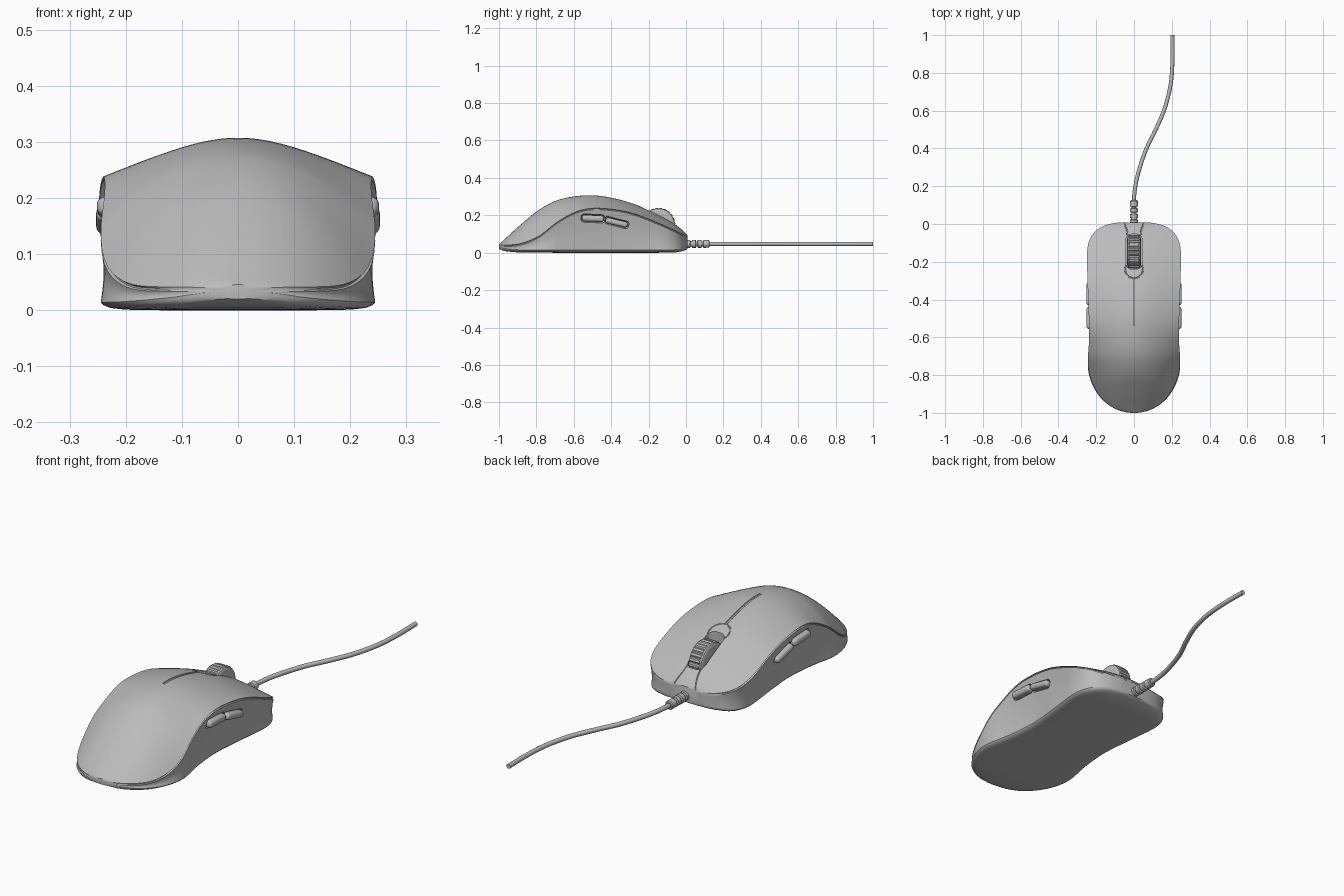
import bpy, bmesh, math
from mathutils import Vector

if "Cube" in bpy.data.objects:
    bpy.data.objects.remove(bpy.data.objects["Cube"])

grey = bpy.data.materials.new("plain grey")
grey.diffuse_color = (0.5, 0.5, 0.5, 1)
grey.use_nodes = True
grey.node_tree.nodes["Principled BSDF"].inputs["Base Color"].default_value = grey.diffuse_color


def make(name, bm):
    bmesh.ops.recalc_face_normals(bm, faces=bm.faces)
    me = bpy.data.meshes.new(name)
    bm.to_mesh(me)
    bm.free()
    me.materials.append(grey)
    ob = bpy.data.objects.new(name, me)
    bpy.context.collection.objects.link(ob)
    return ob


def activate(ob):
    bpy.ops.object.select_all(action='DESELECT')
    ob.select_set(True)
    bpy.context.view_layer.objects.active = ob


def smooth(ob, angle=35):
    activate(ob)
    bpy.ops.object.shade_smooth_by_angle(angle=math.radians(angle))


def interp(tab, y):
    """Smooth interpolation through (y, value) keys."""
    y = min(max(y, tab[0][0]), tab[-1][0])
    n = len(tab)

    def slope(k):
        a, b = tab[max(k - 1, 0)], tab[min(k + 1, n - 1)]
        return (b[1] - a[1]) / (b[0] - a[0])
    i = max(k for k in range(n - 1) if tab[k][0] <= y)
    (y0, v0), (y1, v1) = tab[i], tab[i + 1]
    d = y1 - y0
    t = (y - y0) / d
    return ((2*t**3 - 3*t*t + 1) * v0 + (t**3 - 2*t*t + t) * d * slope(i)
            + (3*t*t - 2*t**3) * v1 + (t**3 - t*t) * d * slope(i + 1))


def loft(name, rings):
    bm = bmesh.new()
    vs = [[bm.verts.new(p) for p in r] for r in rings]
    for a, b in zip(vs, vs[1:]):
        for k in range(len(a)):
            j = (k + 1) % len(a)
            bm.faces.new((a[k], a[j], b[j], b[k]))
    bm.faces.new(vs[0])
    bm.faces.new(vs[-1])
    return make(name, bm)


def tube(name, pts, radii, n=12, teeth=None):
    """Round sweep; teeth(i, k) may scale the radius of single points."""
    pts = [Vector(p) for p in pts]
    rings = []
    for i, p in enumerate(pts):
        t = (pts[min(i + 1, len(pts) - 1)] - pts[max(i - 1, 0)]).normalized()
        side = t.cross(Vector((0, 0, 1))).normalized()
        up = side.cross(t)
        ring = []
        for k in range(n):
            a = 2 * math.pi * k / n
            r = radii[i] * (teeth(i, k) if teeth else 1)
            ring.append(p + side * r * math.cos(a) + up * r * math.sin(a))
        rings.append(ring)
    return loft(name, rings)


def block(name, dims, bevel, loc, rot_x=0, vertical_only=False):
    bm = bmesh.new()
    bmesh.ops.create_cube(bm, size=1)
    bmesh.ops.scale(bm, vec=dims, verts=bm.verts)
    edges = [e for e in bm.edges if not vertical_only
             or abs(e.verts[0].co.z - e.verts[1].co.z) > 1e-4]
    bmesh.ops.bevel(bm, geom=edges, offset=bevel, segments=5, profile=0.5, affect='EDGES')
    ob = make(name, bm)
    ob.location = loc
    ob.rotation_euler.x = rot_x
    return ob


# Body shape along its length: crown, seam and underside heights, width factors
CROWN = [(-1, .045), (-.97, .072), (-.89, .145), (-.785, .23), (-.68, .283), (-.53, .307),
         (-.4, .294), (-.25, .25), (-.09, .172), (-.02, .122), (.01, .09)]
SEAM = [(-1, .04), (-.89, .048), (-.785, .09), (-.68, .17), (-.57, .225), (-.465, .238),
        (-.3, .215), (-.14, .155), (0, .09), (.01, .08)]
UNDER = [(-1, .02), (-.97, .009), (-.9, .002), (-.8, 0), (-.1, 0), (-.04, .004), (0, .015), (.01, .022)]
TOP_W = [(-1, .98), (-.75, .985), (-.6, .95), (-.47, .96), (-.3, .985), (-.1, 1), (.01, 1)]
LOW_W = [(-1, 1), (-.75, .99), (-.6, .88), (-.45, .83), (-.3, .88), (-.12, .96), (.01, 1)]


def width(y):
    w = .25
    if y < -.7:
        w *= max(0, 1 - ((-.7 - y) / .3) ** 2.1) ** (1 / 2.1)
    if y > -.2:
        w *= max(0, 1 - ((y + .2) / .21) ** 3) ** (1 / 3)
    return w


def surface(x, y):
    """Height of the upper shell."""
    h, s = interp(CROWN, y), interp(SEAM, y)
    u = min(1, abs(x) / (width(y) * interp(TOP_W, y) + 1e-6))
    m = min(1, max(0, (-.5 - y) / .35))
    roof = (math.sqrt(u * u + .25) - .5) / (math.sqrt(1.25) - .5)
    return h - (h - s) * (roof * (1 - m) + u ** 2.3 * m)


def wall(y, t):
    """Point on the side wall, t from foot (0) to seam (1)."""
    w, z0, s = width(y), interp(UNDER, y) + .014, interp(SEAM, y)
    lo, hi = w * interp(LOW_W, y), w * interp(TOP_W, y)
    return lo + (hi - lo) * t - .02 * w * math.sin(math.pi * t), z0 + (s - .008 - z0) * t


def section(y):
    w, zb = width(y), interp(UNDER, y)
    lo, hi, s = w * interp(LOW_W, y), w * interp(TOP_W, y), interp(SEAM, y)
    half = [(.5 * lo, zb), (.82 * lo, zb + .001), (.93 * lo, zb + .004), (.98 * lo, zb + .009)]
    half += [wall(y, k / 9) for k in range(10)]
    half += [(hi * .975, s - .006), (hi * .975, s - .003)]          # seam groove
    half += [(hi * (1 - k / 18), surface(hi * (1 - k / 18), y)) for k in range(18)]
    ring = [(0, y, zb)] + [(x, y, z) for x, z in half] + [(0, y, interp(CROWN, y))]
    return ring + [(-x, y, z) for x, z in reversed(half)]


ys = [-1 + .3 * (1 - math.cos(math.radians(a))) for a in range(4, 90, 5)]
ys += [-.7 + .5 * k / 26 for k in range(27)]
ys += [-.2 + .21 * math.sin(math.radians(a)) for a in range(5, 82, 4)] + [.0085]
body = loft("mouse_body", [section(y) for y in ys])

# Cutters: wheel slot, split lines of the main buttons, side button recesses
cutters = [block("wheel_slot_cutter", (.086, .184, .3), .03, (0, -.146, .24), 0, True)]


def groove(name, path, r):
    pts = [(x, y, surface(x, y)) for x, y in path]
    cutters.append(tube(name, pts, [r] * len(pts), 8))


groove("centre_line_cutter", [(0, -.54 + .252 * k / 16) for k in range(17)], .006)
groove("horseshoe_cutter", [(.047 * math.cos(a), -.24 + .047 * math.sin(a)) for a in
       [math.radians(155 + 230 * k / 24) for k in range(25)]], .004)
for sx in (-1, 1):
    groove("front_split_cutter", [(sx * (.034 + .02 * (k / 6) ** 2), -.066 + .073 * k / 6)
                                  for k in range(7)], .004)

# Side buttons, two on each flank, each seated in a slightly larger recess
for sx in (-1, 1):
    for label, y, z, length, height, tilt in (("rear", -.497, .183, .118, .034, -.05),
                                              ("front", -.371, .161, .122, .031, -.24)):
        t = (z - .014) / (interp(SEAM, y) - .022)
        x = sx * (wall(y, t)[0] + .002)
        smooth(block(label + "_side_button", (.04, length, height), .0145, (x, y, z), tilt))
        cutters.append(block("recess_cutter", (.044, length + .01, height + .01), .016,
                             (x, y, z), tilt))

for c in cutters:
    c.hide_render = True
    mod = body.modifiers.new("cut", 'BOOLEAN')
    mod.object, mod.operation, mod.solver = c, 'DIFFERENCE', 'EXACT'
    activate(body)
    bpy.ops.object.modifier_apply(modifier=mod.name)
for c in cutters:
    bpy.data.objects.remove(c)
smooth(body, 32)

# Scroll wheel with ribbed tread
xs = [-.036, -.035, -.031, -.026, -.024, .024, .026, .031, .035, .036]
rs = [.07, .08, .086, .088, .091, .091, .088, .086, .08, .07]
wheel = tube("scroll_wheel", [(x, -.148, .149) for x in xs], rs, 120,
             lambda i, k: .93 if i in (4, 5) and k % 5 < 2 else 1)
smooth(wheel, 30)

# Ribbed strain relief at the cable exit
prof = [(-.02, .02), (.022, .022), (.024, .015), (.031, .015), (.033, .022), (.052, .022),
        (.054, .014), (.061, .014), (.063, .021), (.082, .021), (.084, .013), (.091, .013),
        (.093, .021), (.122, .02), (.126, .016)]
smooth(tube("strain_relief", [(0, y, .047) for y, r in prof], [r for y, r in prof], 24))

# Cable
CABLE = [(.1, 0), (.15, .001), (.24, .015), (.385, .06), (.5, .115), (.61, .162), (.74, .194),
         (.87, .204), (1, .203)]
path = [(interp(CABLE, .1 + .9 * k / 60), .1 + .9 * k / 60, .047) for k in range(61)]
smooth(tube("cable", path, [.0105] * 61, 16))
